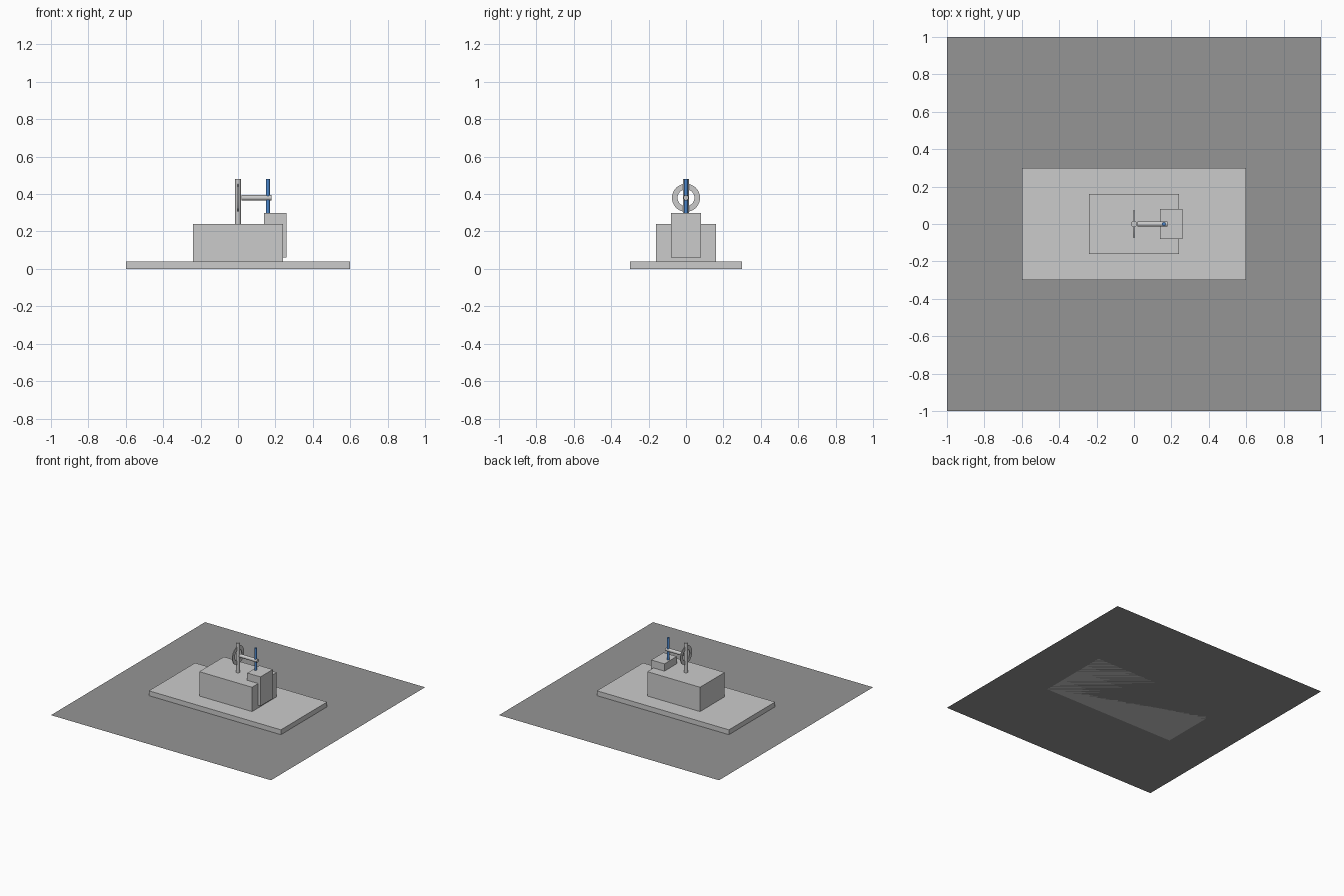
import bpy, bmesh, math
from math import radians

if "Cube" in bpy.data.objects:
    bpy.data.objects.remove(bpy.data.objects["Cube"])


def box(name, x, y, z):
    """Box from (min, max) ranges."""
    bpy.ops.mesh.primitive_cube_add(size=1, location=[(a + b) / 2 for a, b in (x, y, z)])
    o = bpy.context.object
    o.name = name
    o.scale = [b - a for a, b in (x, y, z)]
    bpy.ops.object.transform_apply(location=False, rotation=False)
    return o


def rod(name, r, length, loc, rot=(0, 0, 0)):
    bpy.ops.mesh.primitive_cylinder_add(vertices=32, radius=r, depth=length, location=loc, rotation=rot)
    o = bpy.context.object
    o.name = name
    bpy.ops.object.shade_smooth_by_angle(angle=radians(30))
    return o


def paint(o, name, rgb):
    m = bpy.data.materials.new(name)
    m.diffuse_color = (*rgb, 1)
    m.use_nodes = True
    m.node_tree.nodes["Principled BSDF"].inputs["Base Color"].default_value = m.diffuse_color
    o.data.materials.append(m)


# dark ground sheet
bpy.ops.mesh.primitive_plane_add(size=2)
ground = bpy.context.object
ground.name = "ground_sheet"
paint(ground, "dark_grey", (0.3, 0.3, 0.3))

# plinth, main housing and side housing
box("base_slab", (-0.6, 0.6), (-0.3, 0.3), (0, 0.04))
box("main_housing", (-0.24, 0.24), (-0.16, 0.16), (0.04, 0.24))
box("side_housing", (0.14, 0.26), (-0.08, 0.08), (0.06, 0.30))

# upright post, cross shaft and blue pin
rod("post", 0.016, 0.24, (0, 0, 0.36))
rod("cross_shaft", 0.014, 0.16, (0.10, 0, 0.38), (0, radians(90), 0))
pin = rod("blue_pin", 0.01, 0.20, (0.16, 0, 0.38))
paint(pin, "blue", (0.07, 0.24, 0.6))

# thin flat wheel ring around the post, facing x
R_OUT, R_IN, HALF, N = 0.075, 0.045, 0.003, 48
profile = [(R_OUT, -HALF), (R_OUT, HALF), (R_IN, HALF), (R_IN, -HALF)]
bm = bmesh.new()
v = [bm.verts.new((x, r * math.cos(math.tau * i / N), r * math.sin(math.tau * i / N)))
     for i in range(N) for r, x in profile]
for i in range(N):
    a, b = 4 * i, 4 * ((i + 1) % N)
    for j in range(4):
        k = (j + 1) % 4
        bm.faces.new((v[a + j], v[b + j], v[b + k], v[a + k]))
bmesh.ops.recalc_face_normals(bm, faces=bm.faces)
mesh = bpy.data.meshes.new("wheel_ring")
bm.to_mesh(mesh)
bm.free()
ring = bpy.data.objects.new("wheel_ring", mesh)
bpy.context.collection.objects.link(ring)
ring.location = (0, 0, 0.38)
bpy.ops.object.select_all(action='DESELECT')
ring.select_set(True)
bpy.context.view_layer.objects.active = ring
bpy.ops.object.shade_smooth_by_angle(angle=radians(30))
